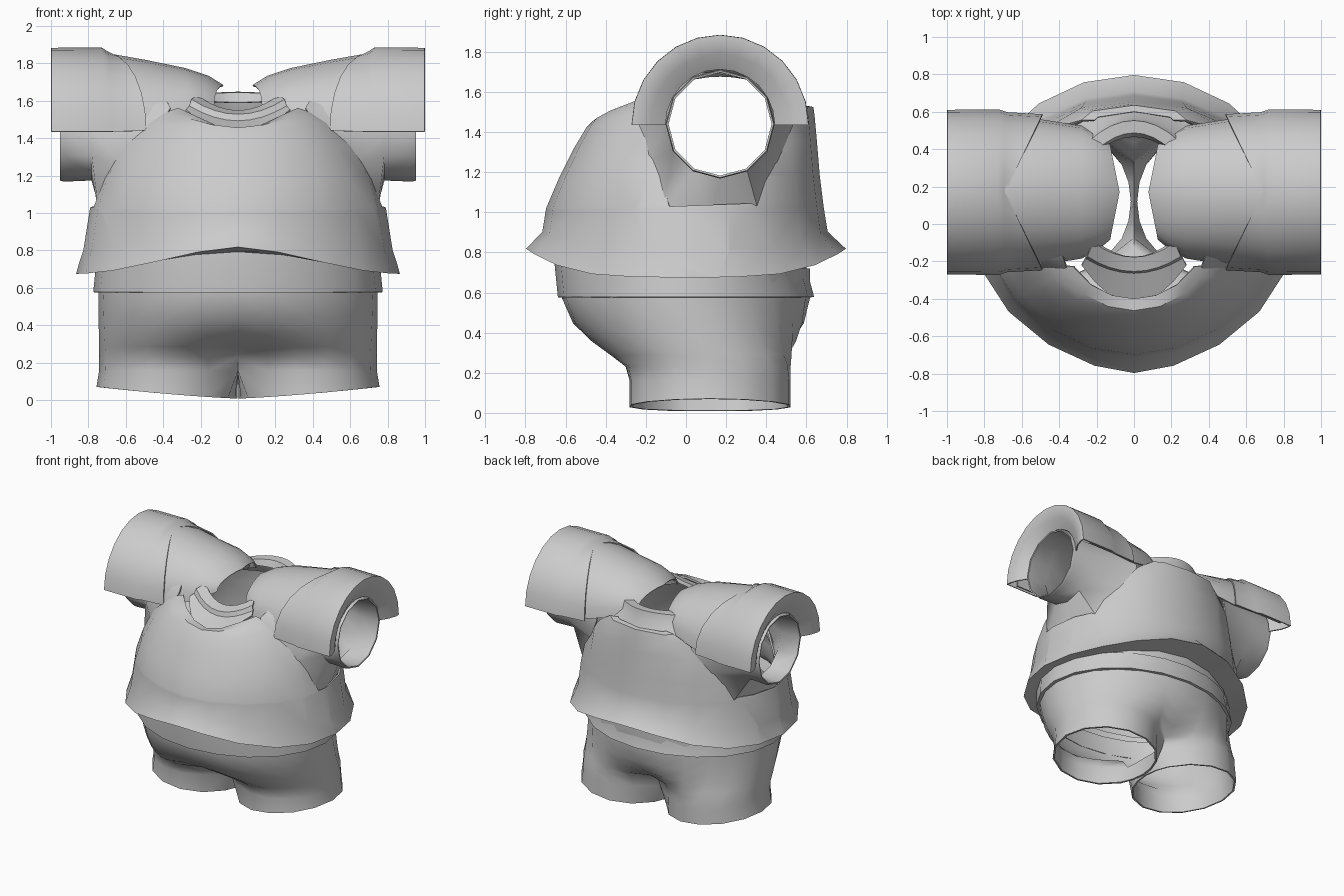
import bpy, bmesh
from math import sin, cos, pi, radians
from mathutils import Vector

cube = bpy.data.objects.get("Cube")
if cube:
    bpy.data.objects.remove(cube)

grey = bpy.data.materials.new("plain_grey")
grey.use_nodes = True
grey.diffuse_color = (0.6, 0.6, 0.6, 1)
grey.node_tree.nodes["Principled BSDF"].inputs["Base Color"].default_value = (0.6, 0.6, 0.6, 1)


def grid_faces(bm, rows, closed=False):
    """Skin neighbouring rows of points with quads."""
    vs = [[bm.verts.new(p) for p in row] for row in rows]
    n = len(rows[0])
    for a, b in zip(vs, vs[1:]):
        for i in range(n if closed else n - 1):
            j = (i + 1) % n
            bm.faces.new((a[i], a[j], b[j], b[i]))


def finish(name, bm, thick=0.01, mirror=False, angle=40):
    bmesh.ops.remove_doubles(bm, verts=bm.verts[:], dist=0.0005)
    bmesh.ops.recalc_face_normals(bm, faces=bm.faces[:])
    me = bpy.data.meshes.new(name)
    bm.to_mesh(me)
    bm.free()
    me.materials.append(grey)
    ob = bpy.data.objects.new(name, me)
    bpy.context.collection.objects.link(ob)
    if mirror:
        ob.modifiers.new("mirror", 'MIRROR').use_clip = True
    s = ob.modifiers.new("thickness", 'SOLIDIFY')
    s.thickness, s.offset = thick, 0
    bpy.ops.object.select_all(action='DESELECT')
    ob.select_set(True)
    bpy.context.view_layer.objects.active = ob
    bpy.ops.object.convert(target='MESH')
    bpy.ops.object.shade_smooth_by_angle(angle=radians(angle))


def body_ring(front, side, back, square=0.0, point=0.0, n=20):
    """Ring through a front (y, z), side (x, z) and back (y, z) point."""
    pts = []
    for i in range(n):
        a = 2 * pi * i / n
        c, s = cos(a), sin(a)
        y, z = back if s > 0 else front
        power = 1 - square if s > 0 else 1 + point
        x = side[0] * abs(c) ** power * (1 if c > 0 else -1)
        pts.append((x, abs(s) * y, side[1] + (z - side[1]) * s ** 4))
    return pts


# Chest armour: flared shell with a turned-in hem and wedge shaped arm openings
armour = [
    ((-.655, .80), (.765, .71), (.605, .80), 0),
    ((-.79, .82), (.86, .68), (.79, .82), 0, .2),
    ((-.71, .90), (.82, .80), (.70, .90), 0, .1),
    ((-.69, 1.02), (.785, 1.02), (.68, 1.02), .05, .1),
    ((-.63, 1.16), (.73, 1.18), (.66, 1.18), .15),
    ((-.55, 1.32), (.64, 1.36), (.645, 1.36), .3),
    ((-.49, 1.42), (.54, 1.48), (.635, 1.47), .35),
    ((-.46, 1.45), (.45, 1.54), (.63, 1.52), .4),
    ((-.40, 1.44), (.39, 1.57), (.60, 1.52), .4),
]
bm = bmesh.new()
grid_faces(bm, [body_ring(*r) for r in armour], closed=True)
cuts = [(Vector((0, -.08, 1.02)), Vector((0, .40, .11))),
        (Vector((0, .32, 1.04)), Vector((0, -.38, .18))),
        (Vector((0, 0, 1.03)), Vector((0, -.04, 1)))]
for co, no in cuts:
    bmesh.ops.bisect_plane(bm, geom=bm.verts[:] + bm.edges[:] + bm.faces[:],
                           plane_co=co, plane_no=no)
gone = [f for f in bm.faces
        if all((f.calc_center_median() - co).dot(no) > 0 for co, no in cuts)]
bmesh.ops.delete(bm, geom=gone, context='FACES')
finish("chest_armour", bm, thick=0.014)

# Shirt tail: short band below the armour
bm = bmesh.new()
grid_faces(bm, [body_ring((-.60, .58), (.74, .58), (.60, .58)),
                body_ring((-.635, .58), (.77, .58), (.635, .58)),
                body_ring((-.65, .74), (.755, .72), (.59, .74)),
                body_ring((-.65, .80), (.75, .76), (.60, .80))], closed=True)
finish("shirt_tail", bm)

# Shorts: one half, from the waist into an open leg, then mirrored
COLS = 12
SPAN = radians(150)


def leg_point(a, x0=.37, rx=.365):
    return x0 + rx * cos(a), .12 + .40 * sin(a)


rows = []
levels = [(.72, 0), (.57, 0), (.45, .1), (.36, .3), (.29, .58), (.235, .9), (.16, 1)]
inner = [SPAN + (2 * pi - 2 * SPAN) * k / 4 for k in range(1, 4)]
bm = bmesh.new()
for z, blend in levels:
    row = []
    for i in range(COLS + 1):
        t = -1 + 2 * i / COLS
        w = blend ** (.5 + .5 * abs(t))
        lx, ly = leg_point(t * SPAN)
        wx, wy = .74 * cos(t * pi / 2), .61 * sin(t * pi / 2)
        x = 0 if i in (0, COLS) else wx + (lx - wx) * w
        row.append((x, wy + (ly - wy) * w, z))
    rows.append(row)
grid_faces(bm, rows)
crotch = rows[-1] + [(0, leg_point(a)[1], .15) for a in inner]
hem = []
for a in [-SPAN + 2 * SPAN * i / COLS for i in range(COLS + 1)] + inner:
    x, y = leg_point(a, .38, .37)
    hem.append((x, y, .01 + .06 * (x / .75) ** 1.4))
grid_faces(bm, [crotch, hem], closed=True)
finish("shorts", bm, thick=0.014, mirror=True, angle=60)

# Sleeves: open tubes that widen to fill the arm openings
bm = bmesh.new()
tube = []
for x, r in ((.95, .262), (.93, .267), (.78, .262)):
    tube.append([(x, .17 + r * cos(a), 1.44 + r * sin(a))
                 for a in [2 * pi * i / 12 for i in range(12)]])
flare = [(.42, .53, 1.435), (.42, .50, 1.55), (.42, .33, 1.67), (.42, .14, 1.70),
         (.42, -.05, 1.67), (.36, -.23, 1.56), (.43, -.27, 1.435), (.62, -.20, 1.25),
         (.74, -.12, 1.0), (.73, .12, 1.0), (.65, .36, 1.0), (.53, .45, 1.25)]
grid_faces(bm, tube + [flare], closed=True)
finish("sleeves", bm, mirror=True)


def arch(x, r, top, bottom, bow=0.0, n=12):
    """Half hoop over the arm; bow shifts its two feet along x."""
    return [(x + bow * abs(cos(a)), .17 + r * cos(a), bottom + (top - bottom) * sin(a))
            for a in [pi * i / n for i in range(n + 1)]]


# Shoulder domes: taper from the cuff in to the neck
bm = bmesh.new()
grid_faces(bm, [arch(.92, .415, 1.85, 1.44), arch(.70, .415, 1.85, 1.44),
                arch(.50, .385, 1.815, 1.45), arch(.28, .35, 1.77, 1.50),
                arch(.16, .30, 1.73, 1.55, .03), arch(.08, .25, 1.68, 1.58, .05)])
finish("shoulder_domes", bm, mirror=True)

# Shoulder cuffs: heavy outer arches with a rolled end
bm = bmesh.new()
grid_faces(bm, [arch(.93, .275, 1.715, 1.435), arch(.975, .35, 1.79, 1.435),
                arch(.995, .41, 1.85, 1.435), arch(.995, .437, 1.88, 1.435),
                arch(.73, .437, 1.88, 1.435, -.01), arch(.70, .423, 1.86, 1.435, -.02),
                arch(.69, .412, 1.845, 1.44, -.20)])
finish("shoulder_cuffs", bm, mirror=True)


def swag(w, y, dy, z, dz, n=8):
    """Curved strip edge, symmetric about the middle."""
    us = [-1 + 2 * i / n for i in range(n + 1)]
    return [(w * u, y + dy * u * u, z + dz * u * u) for u in us]


# Collar: front yoke and back neck strip
bm = bmesh.new()
grid_faces(bm, [swag(.21, -.18, .09, 1.52, .08), swag(.22, -.18, .08, 1.545, .08),
                swag(.25, -.25, .08, 1.525, .08), swag(.26, -.26, .08, 1.49, .08),
                swag(.28, -.42, .20, 1.42, .13)])
finish("collar_front", bm)
bm = bmesh.new()
grid_faces(bm, [swag(.20, .47, -.08, 1.59, .01), swag(.21, .49, -.10, 1.64, -.01),
                swag(.24, .55, -.11, 1.645, -.02), swag(.25, .56, -.10, 1.58, -.01),
                swag(.32, .61, -.09, 1.48, 0)])
finish("collar_back", bm)
